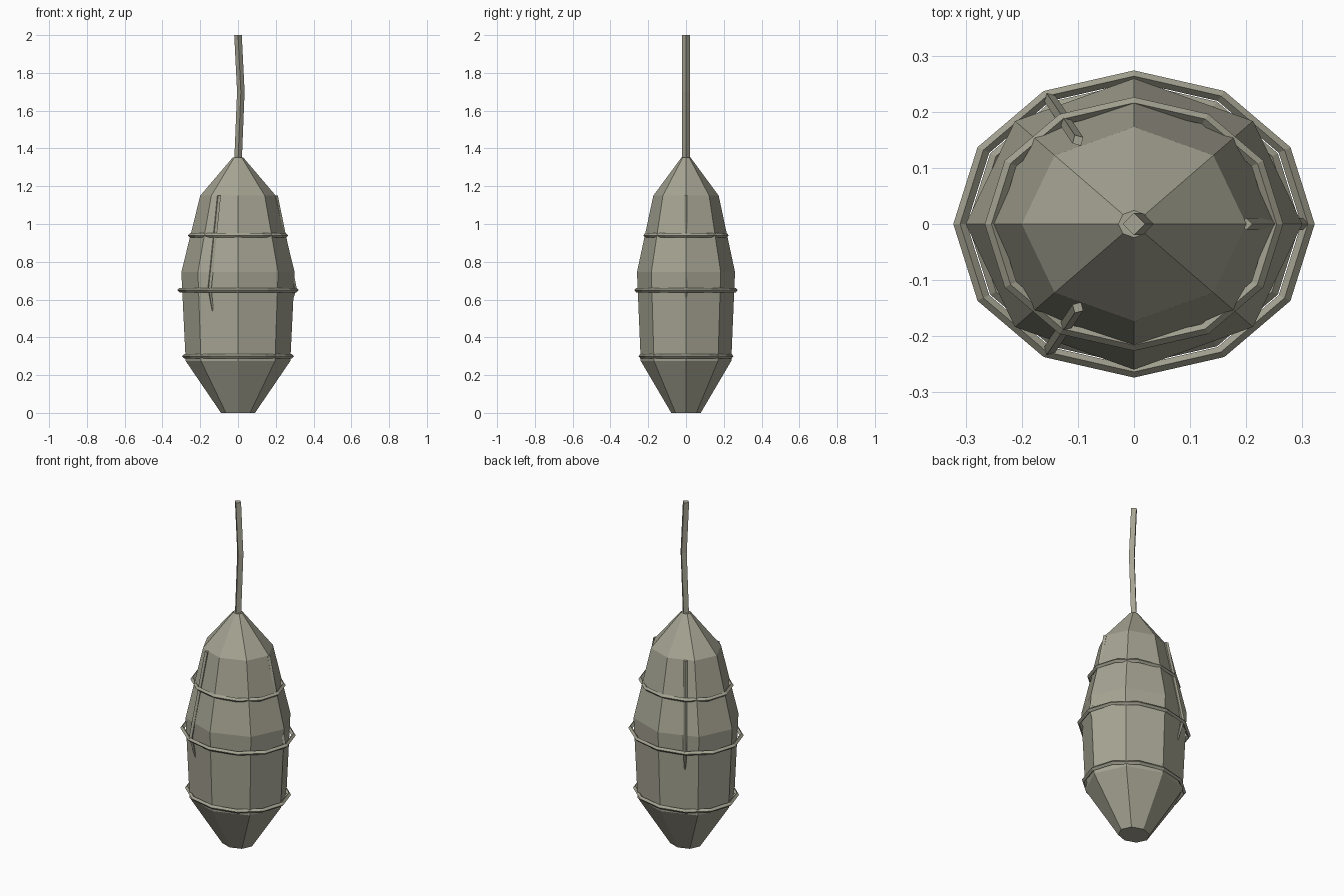
import bpy, bmesh, math
from mathutils import Vector

if "Cube" in bpy.data.objects:
    bpy.data.objects.remove(bpy.data.objects["Cube"])

mat = bpy.data.materials.new("olive_grey")
mat.diffuse_color = (0.38, 0.37, 0.29, 1)
mat.use_nodes = True
mat.node_tree.nodes["Principled BSDF"].inputs["Base Color"].default_value = mat.diffuse_color


def skin(name, rings, closed=False):
    """Bridge equal-sized point rings into a flat-shaded mesh."""
    bm = bmesh.new()
    loops = [[bm.verts.new(p) for p in ring] for ring in rings]
    n = len(loops[0])
    pairs = list(zip(loops, loops[1:]))
    if closed:
        pairs.append((loops[-1], loops[0]))
    for a, b in pairs:
        for i in range(n):
            j = (i + 1) % n
            bm.faces.new((a[i], a[j], b[j], b[i]))
    if not closed:
        bm.faces.new(loops[0])
        bm.faces.new(loops[-1])
    bmesh.ops.recalc_face_normals(bm, faces=bm.faces)
    me = bpy.data.meshes.new(name)
    bm.to_mesh(me)
    bm.free()
    me.materials.append(mat)
    ob = bpy.data.objects.new(name, me)
    bpy.context.collection.objects.link(ob)
    return ob


def oval(rx, ry, z, n, cx=0, cy=0, turn=0):
    return [(cx + rx * math.cos(math.tau * i / n + turn),
             cy + ry * math.sin(math.tau * i / n + turn), z) for i in range(n)]


# Pod body: eight-sided oval profile
profile = [(0.09, 0), (0.277, 0.275), (0.30, 0.745), (0.20, 1.15), (0.028, 1.352)]
skin("pod_body", [oval(r, r * 0.865, z, 8) for r, z in profile])

# Hanging stem: slightly bent four-sided rod
skin("stem", [oval(0.02, 0.02, z, 4, x) for x, z in [(0, 1.33), (0.015, 1.7), (0, 2.0)]])

# Three twelve-sided bands with diamond section
for name, major, z in [("lower_band", 0.284, 0.30), ("middle_band", 0.31, 0.65),
                       ("upper_band", 0.254, 0.94)]:
    rings = []
    for i in range(12):
        a = math.tau * i / 12
        ring = []
        for j in range(4):
            b = math.tau * j / 4
            r = major + 0.012 * math.cos(b)
            ring.append((r * math.cos(a), 0.85 * r * math.sin(a), z + 0.012 * math.sin(b)))
        rings.append(ring)
    skin(name, rings, closed=True)

# Three thin vines running down the sides, tips tucked into the body
for k in range(3):
    a = math.tau * k / 3
    c, s = math.cos(a), 0.86 * math.sin(a)
    path = [(0.20, 1.15, 0.011), (0.30, 0.66, 0.011), (0.268, 0.54, 0.004)]
    skin(f"vine_{k + 1}", [oval(w, w, z, 4, r * c, r * s, a) for r, z, w in path])
